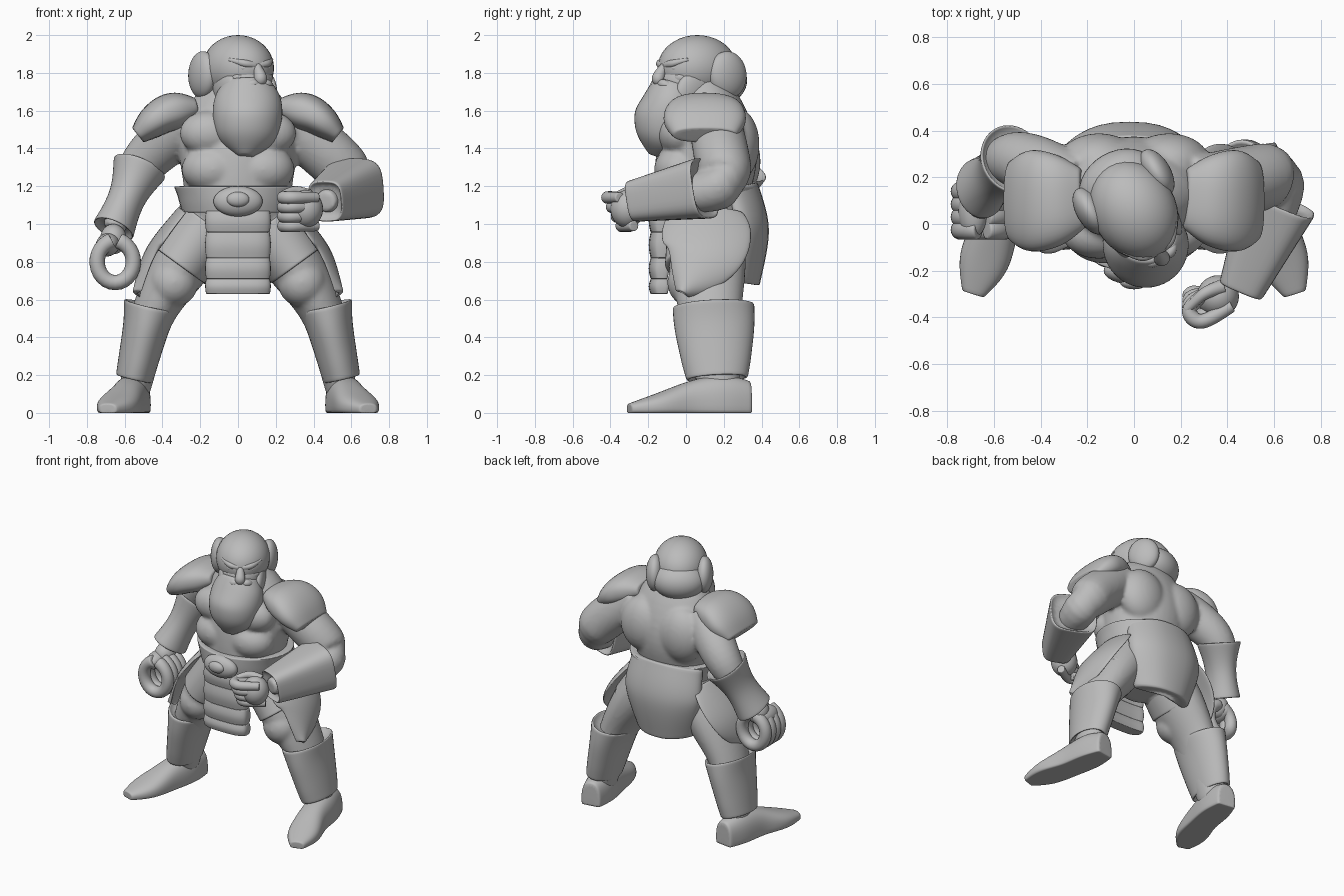
import bpy, bmesh, math
from mathutils import Matrix, Vector

if "Cube" in bpy.data.objects:
    bpy.data.objects.remove(bpy.data.objects["Cube"])

clay = bpy.data.materials.new("clay grey")
clay.use_nodes = True
clay.diffuse_color = (.5, .5, .5, 1)
clay.node_tree.nodes["Principled BSDF"].inputs["Base Color"].default_value = clay.diffuse_color

CENTRE = Matrix.Identity(4)
MIRROR = Matrix.Scale(-1, 4, (1, 0, 0))
SIDES = {"left": CENTRE, "right": MIRROR}
ACROSS, ALONG, UPRIGHT = Vector((1, 0, 0)), Vector((0, 1, 0)), Vector((0, 0, 1))
RINGS = 12


def through(knots, t):
    """Smooth curve through evenly spaced numbers or vectors, t from start to end."""
    last = len(knots) - 1
    i = min(int(t * last), last - 1)
    f = t * last - i
    before, start, end, after = (knots[min(max(j, 0), last)] for j in range(i - 1, i + 3))
    ease = f * f * (3 - 2 * f)
    pull = (end - before) * (f * (1 - f) ** 2) - (after - start) * (f * f * (1 - f))
    return start * (1 - ease) + end * ease + pull / 2


def finish(name, bm):
    for face in bm.faces:
        face.smooth = True
    mesh = bpy.data.meshes.new(name)
    bm.to_mesh(mesh)
    bm.free()
    mesh.materials.append(clay)
    part = bpy.data.objects.new(name, mesh)
    bpy.context.collection.objects.link(part)
    return part


def signed_power(value, exponent):
    return math.copysign(abs(value) ** exponent, value)


def sweep(name, path, width, depth=None, place=CENTRE, ref=ACROSS, power=2, bend=0, hollow=False, sides=20):
    """Skin rounded cross-sections along a path; width lies along ref, bend curls the edges."""
    bm = bmesh.new()
    path = [Vector(point) for point in path]
    depth = depth or width
    steps = [k / RINGS for k in range(RINGS + 1)]
    # A slightly shrunken extra ring at each end rounds the rim
    stations = [(0, .9)] + [(t, 1) for t in steps] + [(1, .9)]
    loops = []
    for t, shrink in stations:
        tangent = (through(path, min(t + .01, 1)) - through(path, max(t - .01, 0))).normalized()
        u = (ref - tangent * ref.dot(tangent)).normalized()
        v = tangent.cross(u)
        loop = []
        for k in range(sides):
            angle = math.tau * (k + .5) / sides
            p = signed_power(math.cos(angle), 2 / power)
            q = signed_power(math.sin(angle), 2 / power)
            offset = u * p * through(width, t) + v * q * through(depth, t)
            spot = place @ (through(path, t) + offset * shrink - v * bend * p * p)
            spot.z = max(spot.z, 0)
            loop.append(bm.verts.new(spot))
        loops.append(loop)
    for lower, upper in zip(loops, loops[1:]):
        for k in range(sides):
            j = (k + 1) % sides
            bm.faces.new((lower[k], lower[j], upper[j], upper[k]))
    caps = [bm.faces.new(loops[0]), bm.faces.new(loops[-1])]
    bmesh.ops.recalc_face_normals(bm, faces=bm.faces)
    if hollow:
        for cap in caps:
            bmesh.ops.inset_individual(bm, faces=[cap], thickness=.01)
            bmesh.ops.translate(bm, verts=cap.verts, vec=cap.normal * -.04)
    part = finish(name, bm)
    smooth = part.modifiers.new("Smooth", 'SUBSURF')
    smooth.levels = smooth.render_levels = 1
    return part


def blob(name, centre, size, tilt=0, place=CENTRE, axis='Y'):
    """Ellipsoid tilted about one axis."""
    bm = bmesh.new()
    turn = Matrix.Rotation(math.radians(tilt), 4, axis)
    bmesh.ops.create_uvsphere(bm, u_segments=32, v_segments=20, radius=1,
                              matrix=place @ Matrix.Translation(centre) @ turn @ Matrix.Diagonal((*size, 1)))
    bmesh.ops.recalc_face_normals(bm, faces=bm.faces)
    return finish(name, bm)


# Joints shared by the body and the armour over it
HIP, KNEE, ANKLE = (.15, .1, 1), (.44, .13, .55), (.55, .18, .1)
LEFT_ELBOW, LEFT_WRIST = (.62, .1, 1.19), (.46, -.28, 1.12)
RIGHT_ELBOW, RIGHT_WRIST = (-.52, .28, 1.3), (-.66, .15, .97)

# Bare body: overlapping masses fused into one smooth skin
body = sweep("body", [(0, .1, .8), (0, .08, 1.13), (0, .12, 1.47), (0, .08, 1.8)],
             [.17, .27, .29, .32, .28, .1], [.15, .22, .26, .27, .2, .1])
flesh = [body]
for side, place in SIDES.items():
    flesh += [
        blob("chest", (.15, -.04, 1.48), (.16, .11, .12), place=place),
        blob("belly", (.13, -.03, 1.29), (.17, .14, .13), place=place),
        blob("back", (.15, .26, 1.42), (.18, .13, .2), place=place),
        blob("thigh", (.34, .03, .69), (.13, .13, .13), place=place),
        sweep("leg", [HIP, KNEE, ANKLE], [.17, .16, .12, .1, .08], [.2, .21, .17, .14, .1], place)]
flesh += [
    sweep("left_arm", [(.25, .15, 1.55), (.5, .19, 1.35), (.62, .2, 1.2), (.56, -.05, 1.15), LEFT_WRIST],
          [.14, .15, .13, .09, .06], ref=UPRIGHT),
    sweep("right_arm", [(-.25, .15, 1.55), RIGHT_ELBOW, RIGHT_WRIST], [.14, .14, .12, .08, .06])]
bpy.ops.object.select_all(action='DESELECT')
for part in flesh:
    part.select_set(True)
bpy.context.view_layer.objects.active = body
bpy.ops.object.join()
fuse = body.modifiers.new("Fuse", 'REMESH')
fuse.mode, fuse.voxel_size, fuse.use_smooth_shade = 'VOXEL', .014, True
relax = body.modifiers.new("Relax", 'SMOOTH')
relax.iterations = 5

# Head, turned towards the left
head = Matrix.Translation((0, .06, 0)) @ Matrix.Rotation(math.radians(30), 4, 'Z')
blob("skull", (0, 0, 1.825), (.18, .22, .175), place=head)
blob("face", (0, -.07, 1.75), (.145, .155, .13), place=head)
blob("back_hair", (0, .13, 1.76), (.18, .14, .13), place=head)
blob("lower_lip", (0, -.21, 1.7), (.04, .02, .015), place=head)
sweep("nose", [(0, -.2, 1.84), (0, -.24, 1.77), (0, -.22, 1.75)], [.02, .035, .02], place=head)
for side, place in SIDES.items():
    half = head @ place
    blob(side + "_side_hair", (.165, .09, 1.79), (.06, .11, .125), 10, half, 'X')
    sweep(side + "_brow", [(.01, -.2, 1.84), (.07, -.19, 1.85), (.13, -.13, 1.87)], [.02, .02, .01], place=half)
    blob(side + "_eye", (.07, -.18, 1.825), (.03, .02, .015), 25, half, 'Z')
    blob(side + "_cheek", (.075, -.15, 1.775), (.05, .04, .035), 25, half, 'Z')
    blob(side + "_sideburn", (.115, -.07, 1.72), (.045, .13, .1), 30, half, 'X')
    sweep(side + "_moustache", [(0, -.23, 1.735), (.05, -.23, 1.74), (.11, -.16, 1.7)],
          [.015, .025, .005], place=half, ref=UPRIGHT)
sweep("beard", [(.05, -.05, 1.75), (.05, -.1, 1.55), (.04, -.16, 1.36)],
      [.13, .18, .185, .15, .04], [.12, .15, .18, .14, .04])

# Belt and buckle
sweep("belt", [(0, .09, 1.06), (0, .09, 1.2)], [.3, .32, .345], [.29, .3, .3])
blob("buckle", (0, -.2, 1.12), (.13, .06, .08))
blob("buckle_boss", (0, -.25, 1.13), (.06, .03, .04))

# Front flap of four bands, each shorter than the one above
edges = [through([1.07, .82, .63], k / 4) for k in range(5)]
for top, low in zip(edges, edges[1:]):
    sweep("front_flap_band", [(0, -.155, top), (0, -.155, low)], [.17, .175, .17], [.04, .05, .04],
          power=5, bend=.03)

# Back flap wrapping the seat
sweep("back_flap", [(-.02, .33, 1.21), (-.02, .39, .97), (-.02, .35, .68)], [.28, .3, .23], [.06, .06, .05],
      power=3, bend=-.1)

for side, place in SIDES.items():
    # Shorts, hip plate, greave and boot
    sweep(side + "_short", [HIP, (.31, .1, .78)], [.175, .165], [.2, .215], place)
    sweep(side + "_hip_plate", [(.3, .1, 1.08), (.46, .1, .86), (.545, -.02, .64)],
          [.2, .24, .22, .14, .04], [.02, .03, .015], place, ALONG, bend=.03)
    sweep(side + "_greave", [(.46, .145, .57), (.55, .165, .18)], [.15, .125, .11, .1], [.22, .215, .19, .165],
          place, hollow=True)
    sweep(side + "_boot", [(.54, .34, .04), (.59, .02, .04), (.69, -.3, .02)],
          [.07, .1, .1, .11, .05], [.13, .16, .13, .07, .03], place, power=2.5)
    # Blunt shoulder pad drooping outwards
    sweep(side + "_shoulder_pad", [(.22, .11, 1.62), (.39, .1, 1.58), (.53, .1, 1.47)],
          [.13, .2, .22, .17], [.05, .1, .09, .05], place, ALONG, power=2.5)

# Bracers
sweep("left_bracer", [LEFT_ELBOW, LEFT_WRIST], [.165, .11], [.17, .1], ref=UPRIGHT, power=3.5, hollow=True)
sweep("right_bracer", [RIGHT_ELBOW, RIGHT_WRIST], [.15, .1, .115], [.16, .12, .14], hollow=True)

# Right hand: fingers curled into a ring
for i in range(4):
    curl = [math.radians(100 + 34 * k) for k in range(11)]
    sweep("right_finger", [(-.65 + .1 * math.cos(a), .14 - .055 * i, .8 + .115 * math.sin(a)) for a in curl],
          [.045, .045], ref=ALONG, sides=10)
blob("right_palm", (-.69, .06, .89), (.065, .12, .06), -35)
blob("right_wrist", (-.66, .1, .92), (.07, .08, .08))

# Left hand: closed fist
blob("left_palm", (.36, -.31, 1.08), (.09, .09, .1))
for i in range(4):
    z, back = 1.14 - .05 * i, .025 * i
    sweep("left_finger", [(.42, -.35 + back, z), (.29, -.42 + back, z), (.235, -.37 + back, z), (.3, -.3, z)],
          [.03, .036, .03], ref=UPRIGHT, sides=10)
sweep("left_thumb", [(.38, -.27, 1.15), (.3, -.3, 1.175), (.225, -.37, 1.15)], [.035, .02], ref=UPRIGHT, sides=10)
